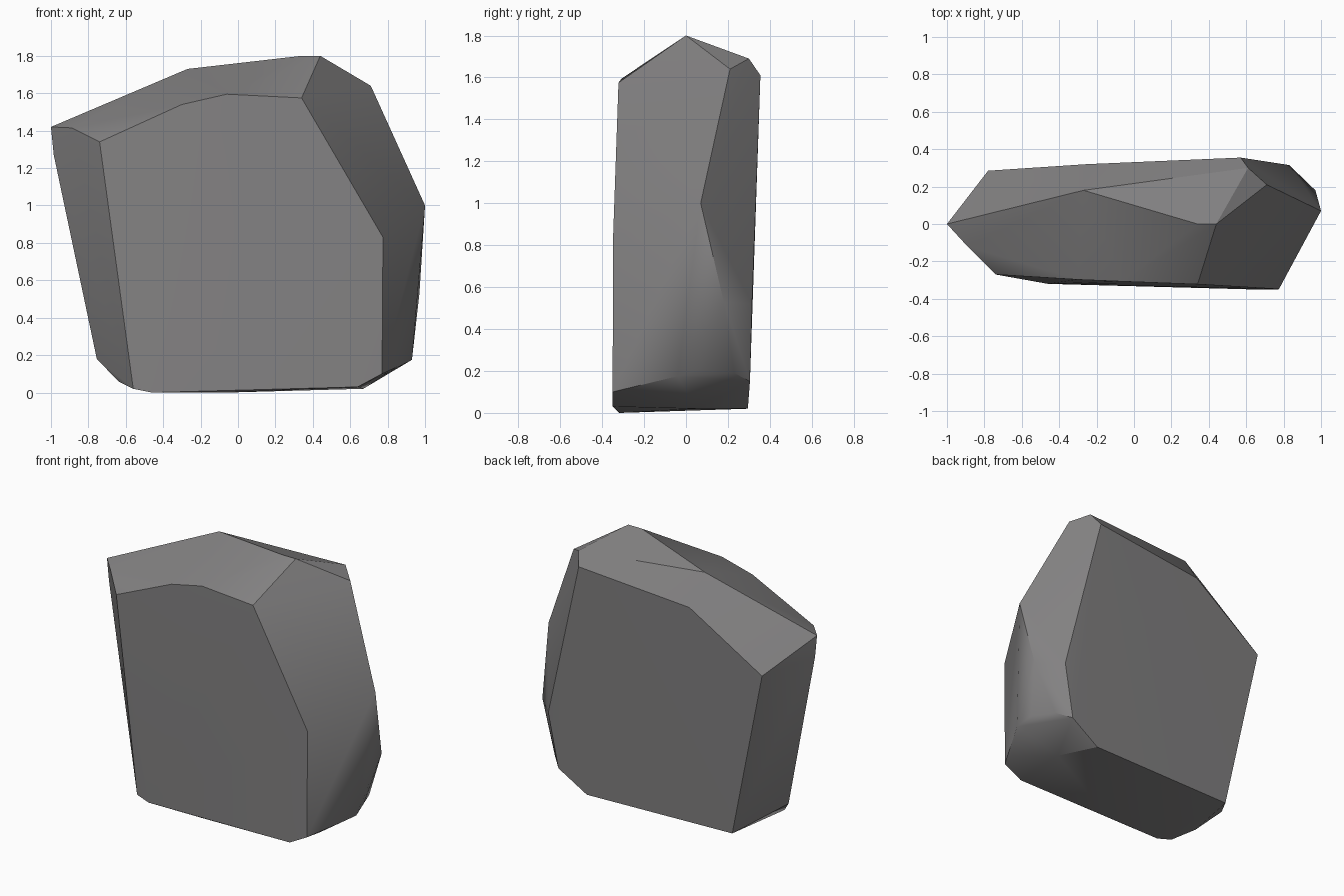
import bpy, bmesh

if "Cube" in bpy.data.objects:
    bpy.data.objects.remove(bpy.data.objects["Cube"])

# Corner points of the chipped boulder slab, grouped by region
front = [(-.74, -.27, 1.34), (-.30, -.297, 1.54), (-.06, -.307, 1.595), (.34, -.322, 1.575),
         (.775, -.348, .83), (.77, -.35, .10), (.64, -.35, .03), (-.56, -.30, .02),
         (-.575, -.287, .42)]
back = [(.57, .355, 1.61), (-.25, .32, 1.535), (-.78, .285, 1.19), (-.535, .26, .03),
        (.55, .295, .02), (.76, .305, .15), (.83, .315, .52)]
crest = [(-.27, .18, 1.73), (.34, 0, 1.80), (.44, 0, 1.80), (.61, .30, 1.69),
         (.71, .21, 1.64), (.37, .27, 1.69)]
left = [(-1, 0, 1.42), (-.985, 0, 1.27), (-.89, -.12, 1.415), (-.755, -.04, .18),
        (-.64, -.16, .06)]
right = [(1, .07, 1.0), (.97, .18, .53), (.91, .07, .21), (.93, -.04, .175),
         (.84, .23, .19), (.80, -.25, .105)]
base = [(-.46, -.32, 0), (-.05, -.315, 0), (.67, .05, .02)]

# Wrap the corners in a convex skin
bm = bmesh.new()
for co in front + back + crest + left + right + base:
    bm.verts.new(co)
hull = bmesh.ops.convex_hull(bm, input=bm.verts)
loose = [v for v in bm.verts if not v.link_faces]
bmesh.ops.delete(bm, geom=loose, context='VERTS')
bmesh.ops.recalc_face_normals(bm, faces=bm.faces)

mesh = bpy.data.meshes.new("rock")
bm.to_mesh(mesh)
bm.free()
rock = bpy.data.objects.new("rock", mesh)
bpy.context.collection.objects.link(rock)

# Single stone grey
stone = bpy.data.materials.new("stone grey")
stone.diffuse_color = (.225, .22, .222, 1)
stone.use_nodes = True
stone.node_tree.nodes["Principled BSDF"].inputs["Base Color"].default_value = stone.diffuse_color
mesh.materials.append(stone)

# Soft facets with crisp chipped edges
bpy.context.view_layer.objects.active = rock
rock.select_set(True)
bpy.ops.object.shade_smooth_by_angle(angle=0.5)
